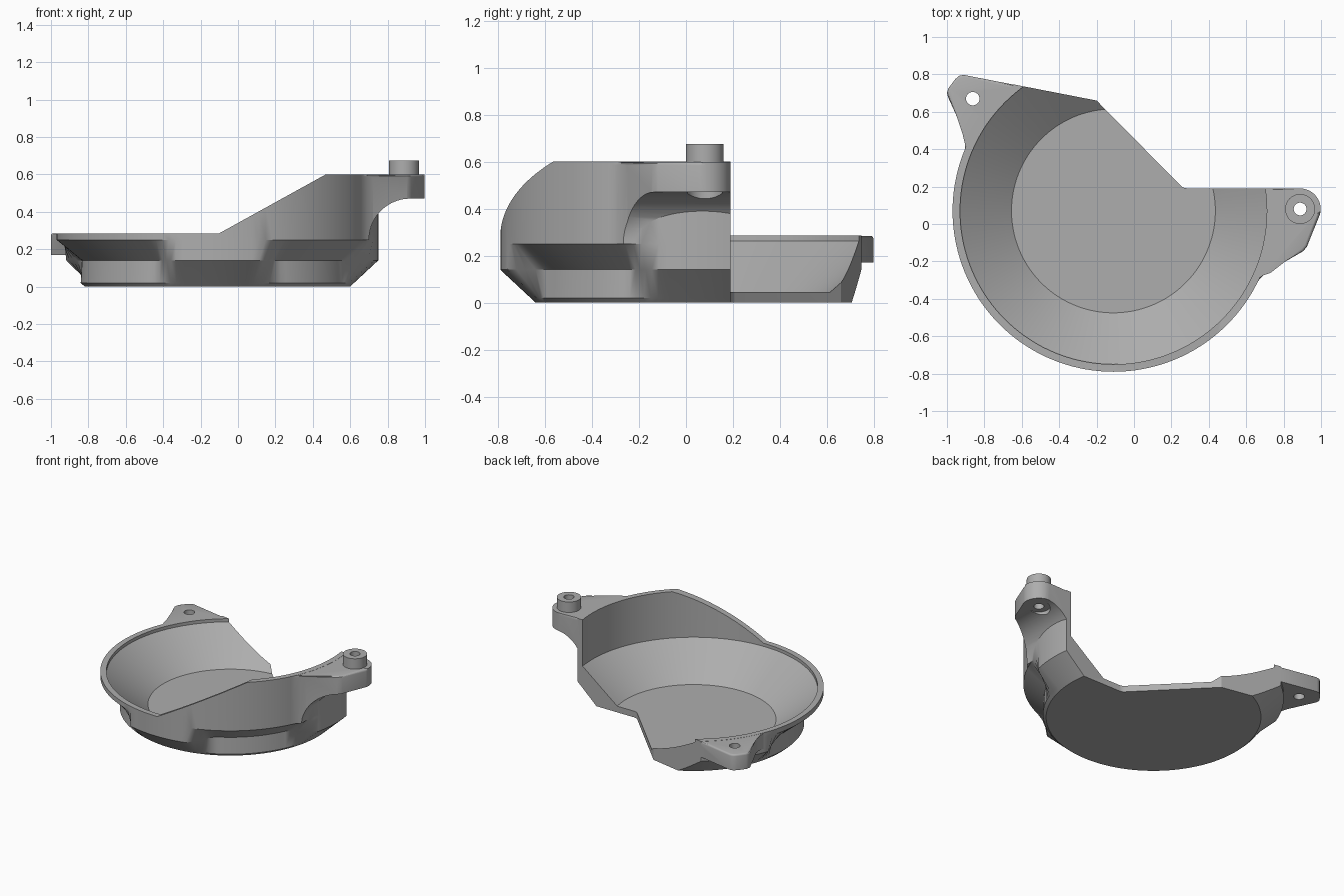
import bpy
import bmesh
from math import cos, sin, radians, degrees, tau

default = bpy.data.objects.get("Cube")
if default:
    bpy.data.objects.remove(default, do_unlink=True)

CX, CY = -0.11, 0.07      # axis of the bowl
SEGMENTS = 144

grey = bpy.data.materials.new("cast_grey")
grey.use_nodes = True
colour = (0.42, 0.42, 0.42, 1)
grey.diffuse_color = colour
grey.node_tree.nodes["Principled BSDF"].inputs["Base Color"].default_value = colour


def finish(bm, name):
    bmesh.ops.recalc_face_normals(bm, faces=bm.faces)
    mesh = bpy.data.meshes.new(name)
    bm.to_mesh(mesh)
    bm.free()
    mesh.materials.append(grey)
    ob = bpy.data.objects.new(name, mesh)
    bpy.context.collection.objects.link(ob)
    return ob


def turned(name, levels, radius):
    """Closed solid made of rings; radius(level, degrees) gives each point."""
    bm = bmesh.new()
    rings = []
    for i, z in enumerate(levels):
        ring = []
        for k in range(SEGMENTS):
            a = tau * k / SEGMENTS
            r = radius(i, degrees(a))
            ring.append(bm.verts.new((CX + r * cos(a), CY + r * sin(a), z)))
        rings.append(ring)
    for low, high in zip(rings, rings[1:]):
        for k in range(SEGMENTS):
            n = (k + 1) % SEGMENTS
            bm.faces.new((low[k], low[n], high[n], high[k]))
    bm.faces.new(rings[0])
    bm.faces.new(rings[-1])
    return finish(bm, name)


def prism(name, points, start, end, axis="z", round_edges=0):
    """Extrude an outline along z, or an x-z outline along y."""
    bm = bmesh.new()
    place = (lambda p, d: (p[0], p[1], d)) if axis == "z" else (lambda p, d: (p[0], d, p[1]))
    a = [bm.verts.new(place(p, start)) for p in points]
    b = [bm.verts.new(place(p, end)) for p in points]
    bm.faces.new(a)
    bm.faces.new(b)
    for k in range(len(points)):
        n = (k + 1) % len(points)
        bm.faces.new((a[k], a[n], b[n], b[k]))
    if round_edges:
        edges = [e for e in bm.edges if all(v in b for v in e.verts)]
        bmesh.ops.bevel(bm, geom=edges, offset=round_edges, segments=3,
                        profile=0.5, affect="EDGES")
    return finish(bm, name)


def arc(x, y, r, first, last, steps=12):
    angles = [radians(first + (last - first) * i / steps) for i in range(steps + 1)]
    return [(x + r * cos(a), y + r * sin(a)) for a in angles]


def disc(name, x, y, r, start, end, round_edges=0):
    return prism(name, arc(x, y, r, 0, 352.5, 47), start, end, "z", round_edges)


def combine(target, tool, operation="DIFFERENCE"):
    mod = target.modifiers.new(operation, "BOOLEAN")
    mod.operation, mod.solver, mod.object = operation, "EXACT", tool
    bpy.context.view_layer.objects.active = target
    bpy.ops.object.modifier_apply(modifier=mod.name)
    bpy.data.objects.remove(tool, do_unlink=True)


# Outer shell with two recessed pockets in its lower wall
def pocket(angle):
    amount = 0
    for first, last in ((-75, -13), (-200, -105)):
        middle, half = (first + last) / 2, (last - first) / 2
        off = abs((angle - middle + 180) % 360 - 180)
        amount = max(amount, min(1, max(0, (half - off) / 11)))
    return amount


OUTER = (0.71, 0.731, 0.86, 0.86, 0.86)
cover = turned("engine_cover", (0, 0.02, 0.14, 0.25, 0.75),
               lambda i, a: OUTER[i] - (0.135 * pocket(a) if i == 2 else 0))

# Raised mounting bracket with an arched underside
RX, RY = 0.888, 0.08
outline = [(0.55, 0.19)] + arc(RX, RY, 0.11, 90, -15)
outline += [(0.925, -0.12), (0.905, -0.145), (0.72, -0.25), (0.69, -0.275),
            (0.65, -0.32), (0.5, -0.3)]
bracket = prism("bracket", outline, 0.25, 0.599, "z", 0.015)
arch = arc(0.92, 0.25, 0.22, 180, 90, 20) + [(1.3, 0.47), (1.3, 0.1), (0.70, 0.1)]
combine(bracket, prism("arch_cutter", arch, -1, 1, "y"))
combine(bracket, disc("spotface_cutter", RX, RY, 0.075, 0.1, 0.47))
combine(cover, bracket, "UNION")

# Low mounting ear
LX, LY = -0.862, 0.67
ear = [(-0.5, 0.717), (-0.91, 0.797), (-0.935, 0.792), (-0.955, 0.775),
       (-0.993, 0.725), (-1.0, 0.70), (-0.995, 0.68), (-0.905, 0.485),
       (-0.897, 0.45), (-0.905, 0.40), (-0.7, 0.42)]
combine(cover, prism("ear", ear, 0.17, 0.284, "z", 0.012), "UNION")

# Bowl interior, sloping rim and cut-away back
INNER = (0.545, 0.82, 0.82)
combine(cover, turned("bowl_cutter", (0.045, 0.262, 1), lambda i, a: INNER[i]))
rim = [(-1.3, 0.285), (-0.1, 0.285), (0.47, 0.6), (1.3, 0.6), (1.3, 1.2), (-1.3, 1.2)]
combine(cover, prism("rim_cutter", rim, -1.5, 1.5, "y"))
back = [(-1.3, 0.874), (-0.2, 0.66), (0.245, 0.21), (0.262, 0.195), (0.285, 0.19),
        (1.3, 0.19), (1.3, 1.4), (-1.3, 1.4)]
combine(cover, prism("back_cutter", back, -0.5, 1.5))

# Collar and bolt holes
combine(cover, disc("collar", RX, RY, 0.08, 0.55, 0.675, 0.008), "UNION")
combine(cover, disc("bracket_hole_cutter", RX, RY, 0.034, 0.1, 1))
combine(cover, disc("ear_hole_cutter", LX, LY, 0.036, 0.1, 1))

bpy.ops.object.select_all(action="DESELECT")
cover.select_set(True)
bpy.context.view_layer.objects.active = cover
bpy.ops.object.shade_smooth_by_angle(angle=radians(30))
